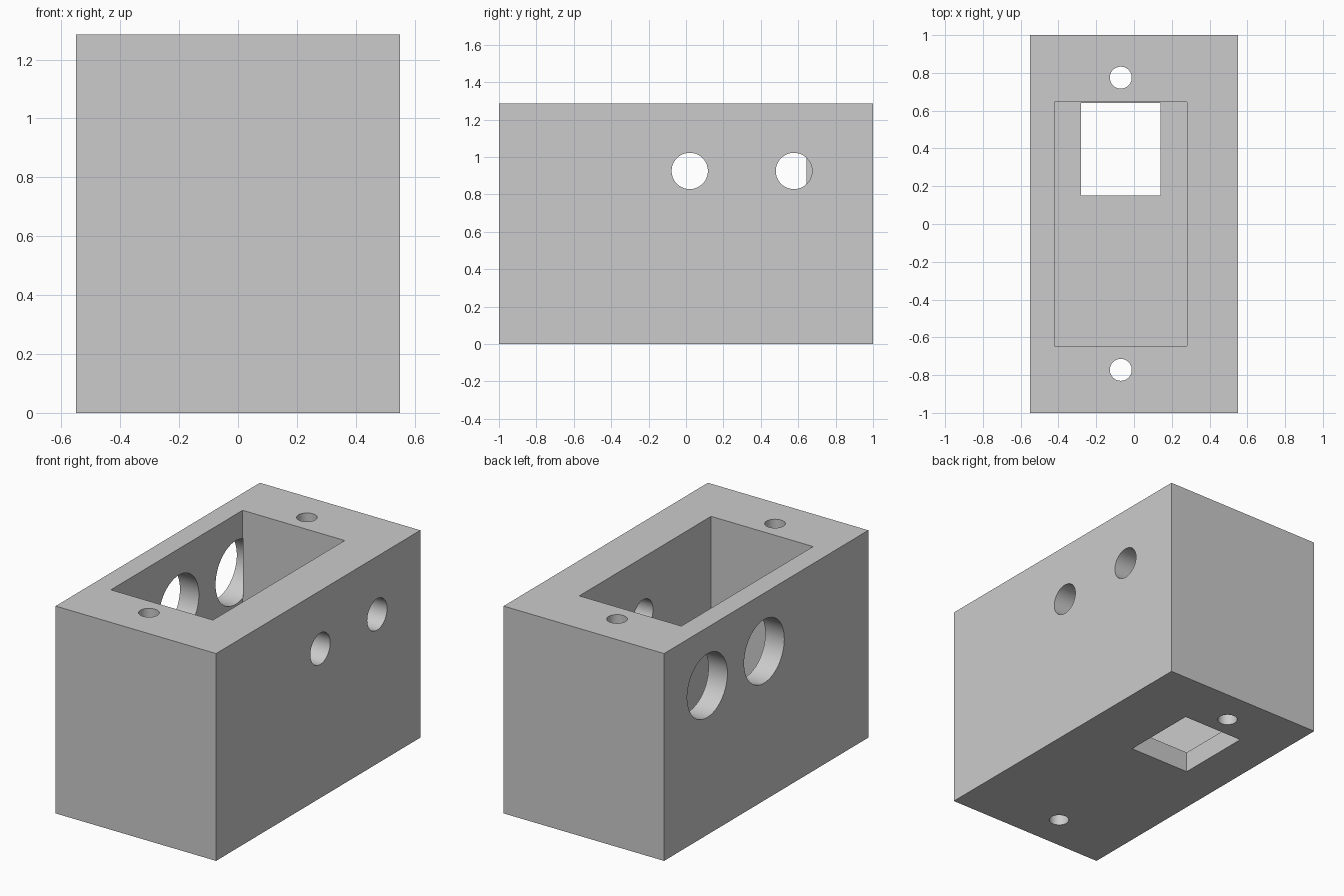
import bpy
import math

if "Cube" in bpy.data.objects:
    bpy.data.objects.remove(bpy.data.objects["Cube"], do_unlink=True)

WIDTH, LENGTH, HEIGHT = 1.1, 2.0, 1.285
FLOOR = 0.13                 # floor thickness
CAV_X = (-0.42, 0.28)        # pocket extent across
CAV_Y = 0.645                # pocket half length
EPS = 0.004                  # small overlap for clean cuts


def box(name, x, y, z):
    """Box spanning the given (min, max) ranges."""
    bpy.ops.mesh.primitive_cube_add(size=1, location=[sum(r) / 2 for r in (x, y, z)])
    ob = bpy.context.object
    ob.name = name
    ob.scale = [r[1] - r[0] for r in (x, y, z)]
    bpy.ops.object.transform_apply(location=True, rotation=False, scale=True)
    return ob


def rod(name, centre, radius, depth, along_x=False):
    """Round cutter along z, or along x."""
    bpy.ops.mesh.primitive_cylinder_add(
        vertices=64, radius=radius, depth=depth, location=centre,
        rotation=(0, math.pi / 2 if along_x else 0, 0))
    ob = bpy.context.object
    ob.name = name
    bpy.ops.object.transform_apply(location=True, rotation=True, scale=True)
    return ob


def cut(target, cutter):
    """Subtract the cutter from the target and discard it."""
    cutter.hide_render = True
    mod = target.modifiers.new("cut", 'BOOLEAN')
    mod.operation = 'DIFFERENCE'
    mod.solver = 'EXACT'
    mod.object = cutter
    bpy.context.view_layer.objects.active = target
    bpy.ops.object.modifier_apply(modifier=mod.name)
    bpy.data.objects.remove(cutter, do_unlink=True)


# Solid block
housing = box("housing", (-WIDTH / 2, WIDTH / 2), (-LENGTH / 2, LENGTH / 2), (0, HEIGHT))

# Open pocket and the window through its floor
cut(housing, box("pocket_cutter", CAV_X, (-CAV_Y, CAV_Y), (FLOOR, HEIGHT + 0.2)))
cut(housing, box("window_cutter", (-0.28, 0.14), (0.15, CAV_Y - EPS), (-0.1, FLOOR + 0.1)))

# Vertical screw holes through both end walls
for y in (-0.772, 0.775):
    cut(housing, rod("screw_hole_cutter", (-0.07, y, HEIGHT / 2), 0.058, 2))

# Side holes: small on one wall, large on the other, ending at the pocket
for y in (0.02, 0.577):
    for side, inner, radius in ((1, CAV_X[1] - EPS, 0.097), (-1, CAV_X[0] + EPS, 0.197)):
        outer = side * (WIDTH / 2 + 0.1)
        cut(housing, rod("side_hole_cutter", ((inner + outer) / 2, y, 0.925),
                         radius, abs(outer - inner), along_x=True))

# Plain grey finish
grey = bpy.data.materials.new("grey")
grey.use_nodes = True
colour = (0.6, 0.6, 0.6, 1)
grey.diffuse_color = colour
grey.node_tree.nodes["Principled BSDF"].inputs["Base Color"].default_value = colour
housing.data.materials.clear()
housing.data.materials.append(grey)
for poly in housing.data.polygons:
    poly.material_index = 0

# Smooth bores, sharp edges
bpy.ops.object.select_all(action='DESELECT')
housing.select_set(True)
bpy.context.view_layer.objects.active = housing
bpy.ops.object.shade_smooth_by_angle(angle=math.radians(30))
